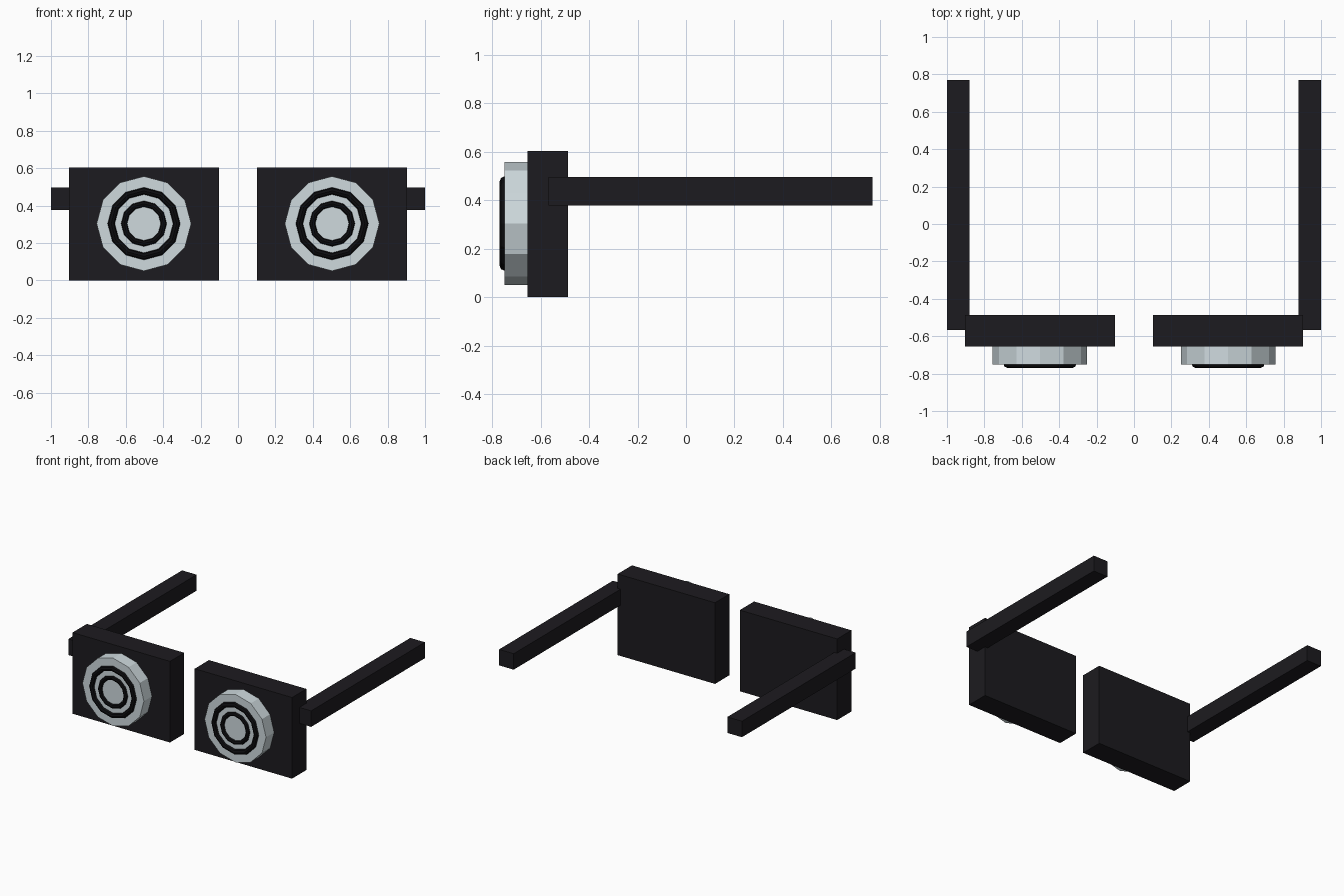
import bpy
import math

if "Cube" in bpy.data.objects:
    bpy.data.objects.remove(bpy.data.objects["Cube"])


def material(name, rgb):
    m = bpy.data.materials.new(name)
    m.diffuse_color = (*rgb, 1.0)
    m.use_nodes = True
    m.node_tree.nodes["Principled BSDF"].inputs["Base Color"].default_value = m.diffuse_color
    return m


frame_mat = material("dark_frame", (0.012, 0.011, 0.014))
lens_mat = material("pale_lens", (0.62, 0.70, 0.73))
ring_mat = material("black_ring", (0.004, 0.004, 0.005))

FACING = (math.radians(90), 0, 0)  # turns a round part towards the front


def finish(name, mat):
    ob = bpy.context.object
    ob.name = name
    ob.data.materials.append(mat)


def box(name, lo, hi, mat):
    bpy.ops.mesh.primitive_cube_add(size=1, location=[(a + b) / 2 for a, b in zip(lo, hi)])
    bpy.context.object.scale = [b - a for a, b in zip(lo, hi)]
    bpy.ops.object.transform_apply(location=False, rotation=False, scale=True)
    finish(name, mat)


def disc(name, x, z, radius, y_front, y_back, mat):
    bpy.ops.mesh.primitive_cylinder_add(
        vertices=12, radius=radius, depth=y_back - y_front,
        location=(x, (y_front + y_back) / 2, z), rotation=FACING)
    finish(name, mat)


def ring(name, x, y, z, major, minor, mat):
    bpy.ops.mesh.primitive_torus_add(
        major_segments=12, minor_segments=8, major_radius=major, minor_radius=minor,
        location=(x, y, z), rotation=FACING)
    finish(name, mat)


for side, s in (("left", -1), ("right", 1)):
    # Rectangular front block
    xs = sorted((s * 0.102, s * 0.904))
    box(side + "_front_block", (xs[0], -0.655, 0), (xs[1], -0.487, 0.604), frame_mat)

    # Temple arm running back
    xs = sorted((s * 0.88, s * 1.0))
    box(side + "_temple_arm", (xs[0], -0.568, 0.378), (xs[1], 0.77, 0.497), frame_mat)

    # Twelve-sided lens with two raised rings
    cx, cz = s * 0.503, 0.304
    disc(side + "_lens", cx, cz, 0.253, -0.75, -0.62, lens_mat)
    ring(side + "_outer_ring", cx, -0.75, cz, 0.175, 0.019, ring_mat)
    ring(side + "_inner_ring", cx, -0.75, cz, 0.106, 0.016, ring_mat)
